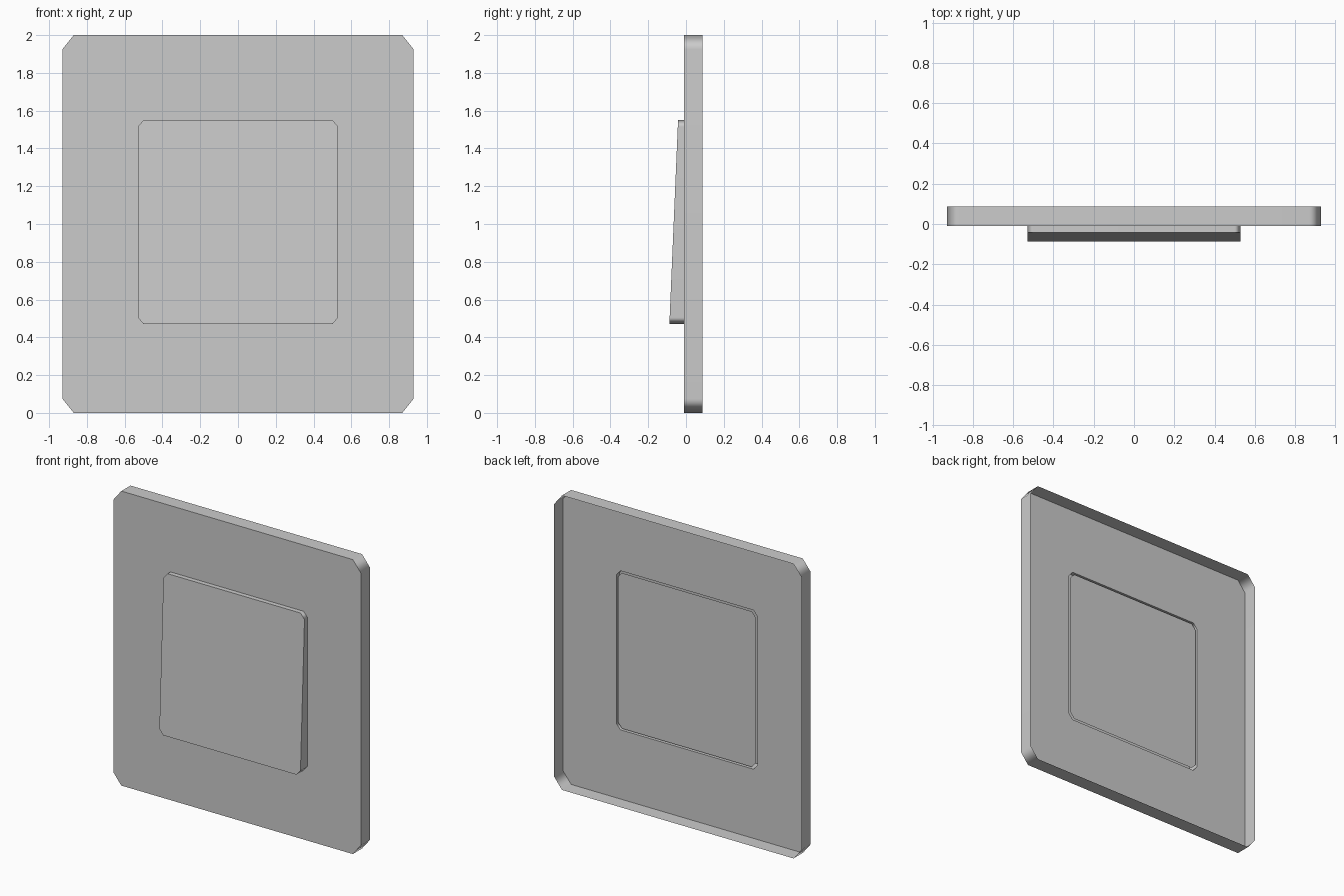
import bpy, bmesh, math

cube = bpy.data.objects.get("Cube")
if cube:
    bpy.data.objects.remove(cube)

grey = bpy.data.materials.new("light_grey")
grey.use_nodes = True
colour = (0.6, 0.6, 0.6, 1)
grey.diffuse_color = colour
grey.node_tree.nodes["Principled BSDF"].inputs["Base Color"].default_value = colour

FRONT, BACK = -0.01, 0.088   # depth of the cover plate
ROCKER_LOW, ROCKER_HIGH = 0.47, 1.55


def outline(bm, half_w, z0, z1, cut_x, cut_z, depth):
    """Loop of a rectangle with cut corners; depth is a function of z."""
    inner = half_w - cut_x
    side = [(inner, z0), (half_w, z0 + cut_z), (half_w, z1 - cut_z), (inner, z1)]
    points = side + [(-x, z) for x, z in reversed(side)]
    verts = [bm.verts.new((x, depth(z), z)) for x, z in points]
    edges = [bm.edges.new((v, verts[i - 1])) for i, v in enumerate(verts)]
    return verts, edges


def finish(bm, name):
    mesh = bpy.data.meshes.new(name)
    bm.normal_update()
    bm.to_mesh(mesh)
    bm.free()
    mesh.materials.append(grey)
    obj = bpy.data.objects.new(name, mesh)
    bpy.context.collection.objects.link(obj)
    bpy.ops.object.select_all(action='DESELECT')
    obj.select_set(True)
    bpy.context.view_layer.objects.active = obj
    bpy.ops.object.shade_smooth_by_angle(angle=math.radians(60))
    # Keeps the long walls flat while the corners blend
    obj.modifiers.new("flat_walls", 'WEIGHTED_NORMAL').keep_sharp = True
    return obj


def wall(bm, front, back):
    """Side faces between two loops, facing outward."""
    for i in range(len(front)):
        bm.faces.new((front[i - 1], front[i], back[i], back[i - 1]))


def plate_depth(z):
    return FRONT


def rocker_depth(z):
    t = (z - ROCKER_LOW) / (ROCKER_HIGH - ROCKER_LOW)
    return -0.088 + 0.046 * t


# Cover plate: front with an opening, thin rim, open back
bm = bmesh.new()
front, _ = outline(bm, 0.93, 0, 2, 0.06, 0.075, plate_depth)
back, _ = outline(bm, 0.93, 0, 2, 0.06, 0.075, lambda z: BACK)
hole, _ = outline(bm, 0.53, ROCKER_LOW, ROCKER_HIGH, 0.03, 0.035, plate_depth)
wall(bm, front, back)
wall(bm, hole, front)
bmesh.ops.recalc_face_normals(bm, faces=bm.faces)
finish(bm, "cover_plate")

# Rocker: wedge whose front leans out toward the bottom
bm = bmesh.new()
front, _ = outline(bm, 0.53, ROCKER_LOW, ROCKER_HIGH, 0.03, 0.035, rocker_depth)
back, _ = outline(bm, 0.53, ROCKER_LOW, ROCKER_HIGH, 0.03, 0.035, plate_depth)
wall(bm, front, back)
bm.faces.new(front)
bmesh.ops.recalc_face_normals(bm, faces=bm.faces)
finish(bm, "rocker")

# Back panel of the rocker, with a narrow gap around it
bm = bmesh.new()
panel, _ = outline(bm, 0.518, ROCKER_LOW + 0.012, ROCKER_HIGH - 0.012,
                   0.03, 0.035, plate_depth)
bm.faces.new(reversed(panel))
finish(bm, "rocker_back")
